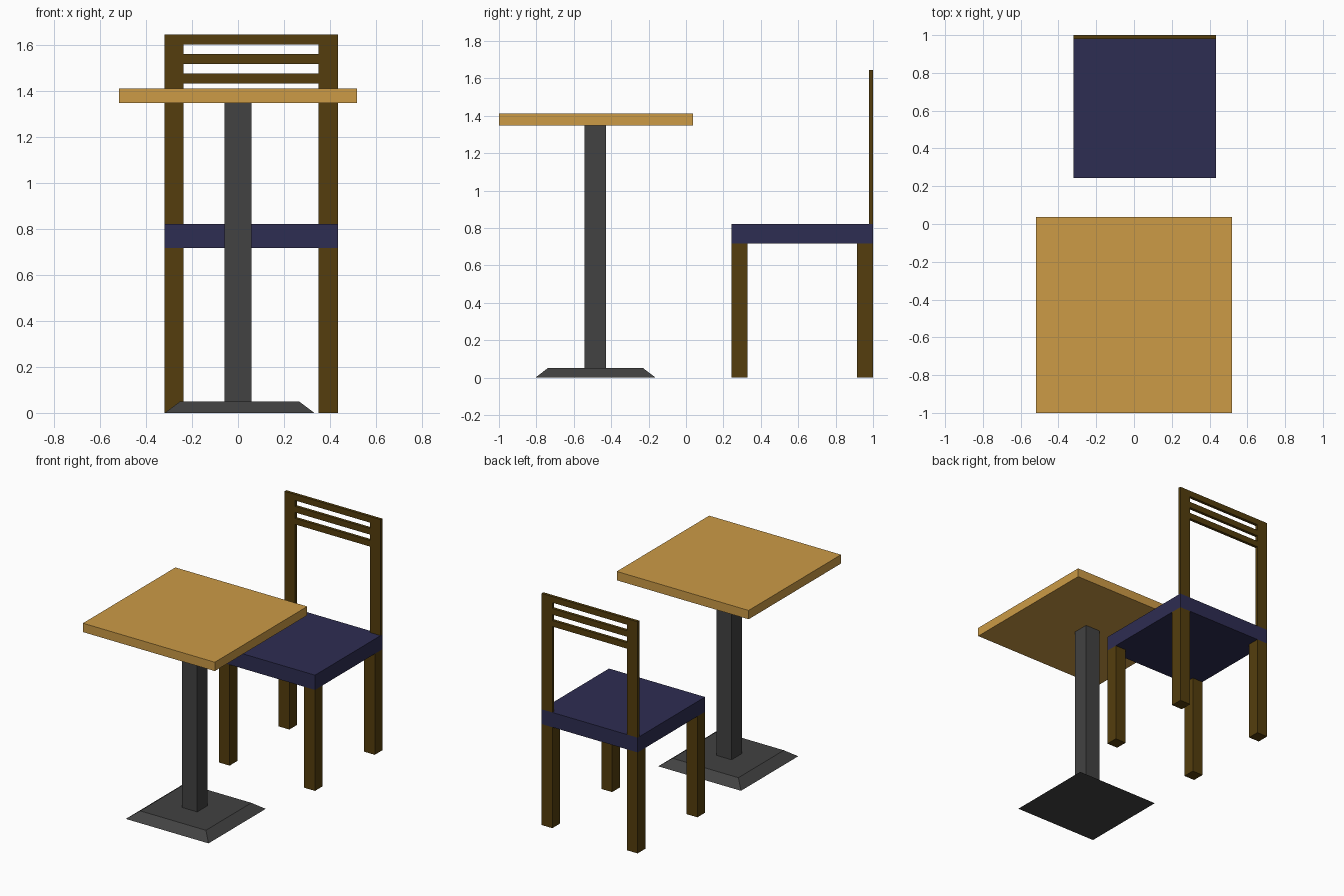
import bpy
import bmesh

cube = bpy.data.objects.get("Cube")
if cube:
    bpy.data.objects.remove(cube, do_unlink=True)


def material(name, rgb):
    m = bpy.data.materials.new(name)
    m.use_nodes = True
    m.diffuse_color = (*rgb, 1)
    m.node_tree.nodes["Principled BSDF"].inputs["Base Color"].default_value = (*rgb, 1)
    return m


light_wood = material("light_wood", (0.604, 0.328, 0.061))
dark_wood = material("dark_wood", (0.089, 0.048, 0.004))
navy = material("navy_fabric", (0.027, 0.026, 0.084))
metal = material("grey_metal", (0.054, 0.054, 0.054))


def box(name, mat, x, y, z, taper=1.0):
    """Box from (min, max) ranges; taper scales the top face."""
    bm = bmesh.new()
    bmesh.ops.create_cube(bm, size=1)
    for v in bm.verts:
        k = taper if v.co.z > 0 else 1.0
        for i, (lo, hi) in enumerate((x, y, z)):
            s = k if i < 2 else 1.0
            v.co[i] = (lo + hi) / 2 + v.co[i] * s * (hi - lo)
    mesh = bpy.data.meshes.new(name)
    bm.to_mesh(mesh)
    bm.free()
    mesh.materials.append(mat)
    obj = bpy.data.objects.new(name, mesh)
    bpy.context.collection.objects.link(obj)
    return obj


# Pedestal table
box("table_top", light_wood, (-0.518, 0.518), (-1, 0.037), (1.348, 1.411))
box("table_post", metal, (-0.059, 0.059), (-0.542, -0.427), (0.05, 1.348))
box("table_base", metal, (-0.318, 0.332), (-0.805, -0.163), (0, 0.05), taper=0.795)

# Chair seat and legs
LEFT, RIGHT = (0.35, 0.435), (-0.32, -0.236)
FRONT, BACK = (0.243, 0.329), (0.914, 1.0)
SEAT_LOW, SEAT_TOP, BACK_TOP = 0.717, 0.822, 1.645
BACKREST_Y = (0.979, 1.0)
box("chair_seat", navy, (RIGHT[0], LEFT[1]), (FRONT[0], BACK[1]), (SEAT_LOW, SEAT_TOP))
for side, x in (("left", LEFT), ("right", RIGHT)):
    for end, y in (("front", FRONT), ("back", BACK)):
        box(f"chair_{end}_leg_{side}", dark_wood, x, y, (0, SEAT_LOW))
    box(f"backrest_post_{side}", dark_wood, x, BACKREST_Y, (SEAT_TOP, BACK_TOP))

# Backrest slats
for i in range(3):
    top = BACK_TOP - i * 0.085
    box(f"backrest_slat_{i + 1}", dark_wood, (RIGHT[1], LEFT[0]), BACKREST_Y, (top - 0.043, top))
